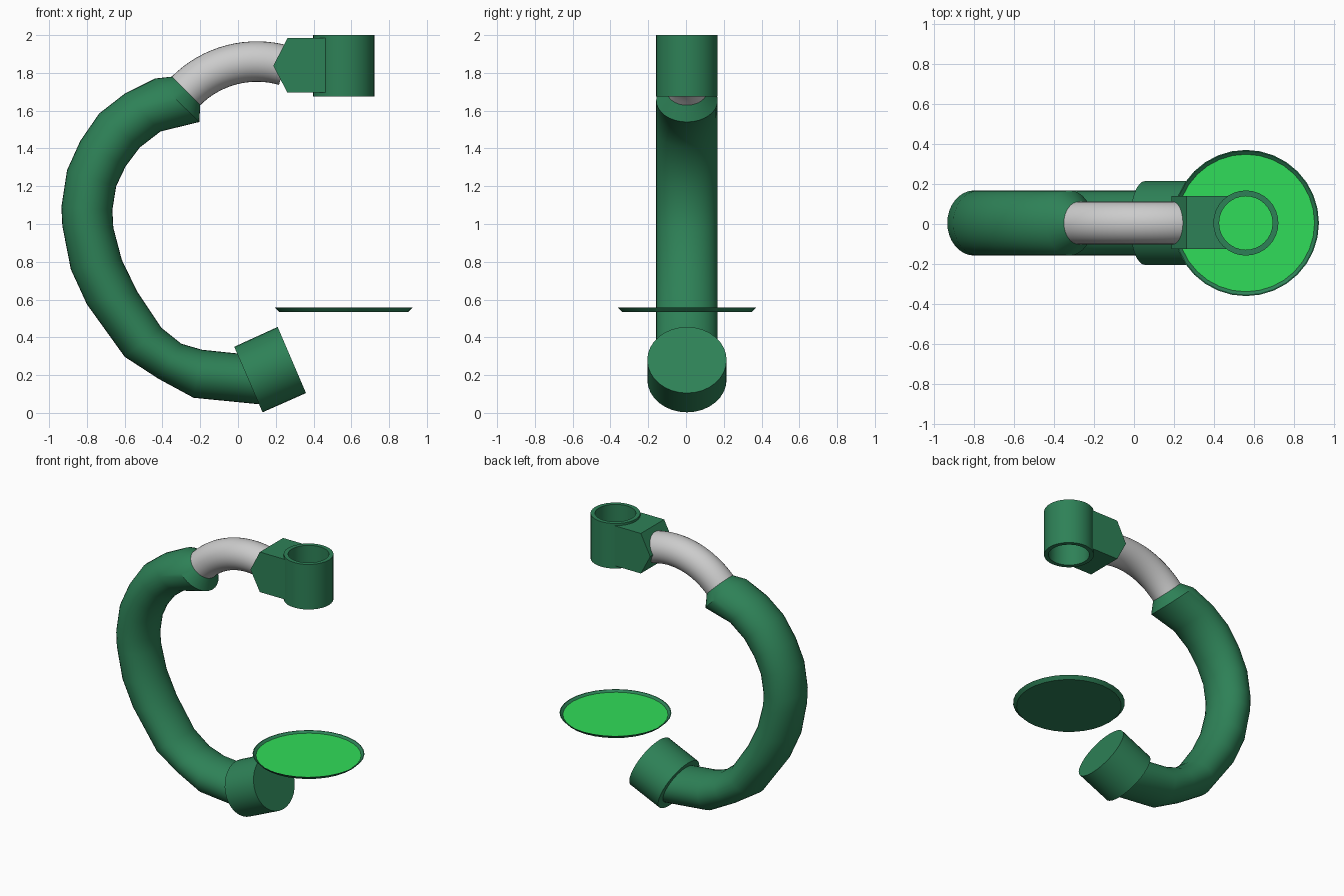
import bpy, bmesh, math
from mathutils import Vector

if "Cube" in bpy.data.objects:
    bpy.data.objects.remove(bpy.data.objects["Cube"])

CY = 0.005  # the model's symmetry plane in y
SEG = 32


def material(name, color):
    m = bpy.data.materials.new(name)
    m.diffuse_color = color
    m.use_nodes = True
    m.node_tree.nodes["Principled BSDF"].inputs["Base Color"].default_value = m.diffuse_color
    return m


green = material("dark_green", (0.027, 0.22, 0.095, 1))
bright = material("bright_green", (0.03, 0.72, 0.1, 1))


def loft(name, rings, mat=None, caps=True, closed=False, angle=35):
    """Skin a list of rings that all have the same point count."""
    bm = bmesh.new()
    vs = [[bm.verts.new(p) for p in r] for r in rings]
    n = len(vs[0])
    pairs = list(zip(vs, vs[1:])) + ([(vs[-1], vs[0])] if closed else [])
    for a, b in pairs:
        for i in range(n):
            j = (i + 1) % n
            bm.faces.new((a[i], a[j], b[j], b[i]))
    if caps and not closed:
        bm.faces.new(vs[0])
        bm.faces.new(vs[-1])
    bmesh.ops.recalc_face_normals(bm, faces=bm.faces)
    me = bpy.data.meshes.new(name)
    bm.to_mesh(me)
    bm.free()
    ob = bpy.data.objects.new(name, me)
    bpy.context.collection.objects.link(ob)
    if mat:
        me.materials.append(mat)
    bpy.context.view_layer.objects.active = ob
    ob.select_set(True)
    bpy.ops.object.shade_smooth_by_angle(angle=math.radians(angle))
    ob.select_set(False)
    return ob


def span_ring(x0, z0, x1, z1, half_y):
    """Ellipse whose xz diameter runs between two points."""
    c = Vector(((x0 + x1) / 2, CY, (z0 + z1) / 2))
    u = Vector(((x0 - x1) / 2, 0, (z0 - z1) / 2))
    v = Vector((0, half_y, 0))
    ts = [2 * math.pi * i / SEG for i in range(SEG)]
    return [c + u * math.cos(t) + v * math.sin(t) for t in ts]


def flat_ring(x, r, z):
    return span_ring(x - r, z, x + r, z, r)


# Curved arm: outer and inner edge points of each section, top to bottom
W = 0.163
sections = [
    (-0.35, 1.78, -0.20, 1.63, 0.106),  # tapered collar at the grey tube
    (-0.44, 1.77, -0.205, 1.54, W),
    (-0.60, 1.69, -0.41, 1.49, W),
    (-0.735, 1.585, -0.52, 1.405, W),
    (-0.835, 1.44, -0.595, 1.305, W),
    (-0.905, 1.285, -0.645, 1.20, W),
    (-0.935, 1.09, -0.665, 1.075, W),
    (-0.93, 0.99, -0.66, 0.98, W),
    (-0.885, 0.76, -0.615, 0.81, W),
    (-0.80, 0.575, -0.535, 0.645, W),
    (-0.60, 0.297, -0.405, 0.45, W),
    (-0.42, 0.18, -0.30, 0.366, W),
    (-0.235, 0.08, -0.19, 0.334, W),
    (0.12, 0.045, 0.08, 0.306, W),
]
loft("curved_arm", [span_ring(*s) for s in sections], green)

# Short cylinder on the lower end of the arm
loft("lower_end_cap", [span_ring(-0.02, 0.35, 0.13, 0.003, 0.21),
                       span_ring(0.21, 0.455, 0.36, 0.105, 0.21)], green)

# Grey bent tube along a circular arc
arc = []
for i in range(17):
    a = math.radians(-45 + 61 * i / 16)
    s, c = math.sin(a), math.cos(a)
    ro, ri = 0.531 + 0.107, 0.531 - 0.107
    arc.append(span_ring(0.1 + ro * s, 1.329 + ro * c,
                         0.1 + ri * s, 1.329 + ri * c, 0.107))
loft("bent_tube", arc)

# Pointed block, its back hollowed to follow the holder ring
HX = 0.56
block = []
for i in range(9):
    y = -0.133 + 0.266 * i / 8
    xe = HX - math.sqrt(0.15 ** 2 - y ** 2)
    profile = [(0.187, 1.837), (0.262, 1.984), (xe, 1.984),
               (xe, 1.695), (0.262, 1.695)]
    block.append([(x, y + 0.008, z) for x, z in profile])
loft("connector_block", block, green)

# Open holder ring at the top
loft("holder_ring", [flat_ring(HX, r, z) for r, z in
                     [(0.163, 1.675), (0.163, 2.0), (0.134, 2.0), (0.134, 1.675)]],
     green, closed=True)

# Floating round dish with a bright inlay
loft("dish", [flat_ring(HX, r, z) for r, z in
              [(0.343, 0.535), (0.366, 0.558), (0.361, 0.558), (0.342, 0.543)]],
     green, angle=20)
loft("dish_inlay", [flat_ring(HX, 0.344, 0.542), flat_ring(HX, 0.344, 0.546)], bright)
